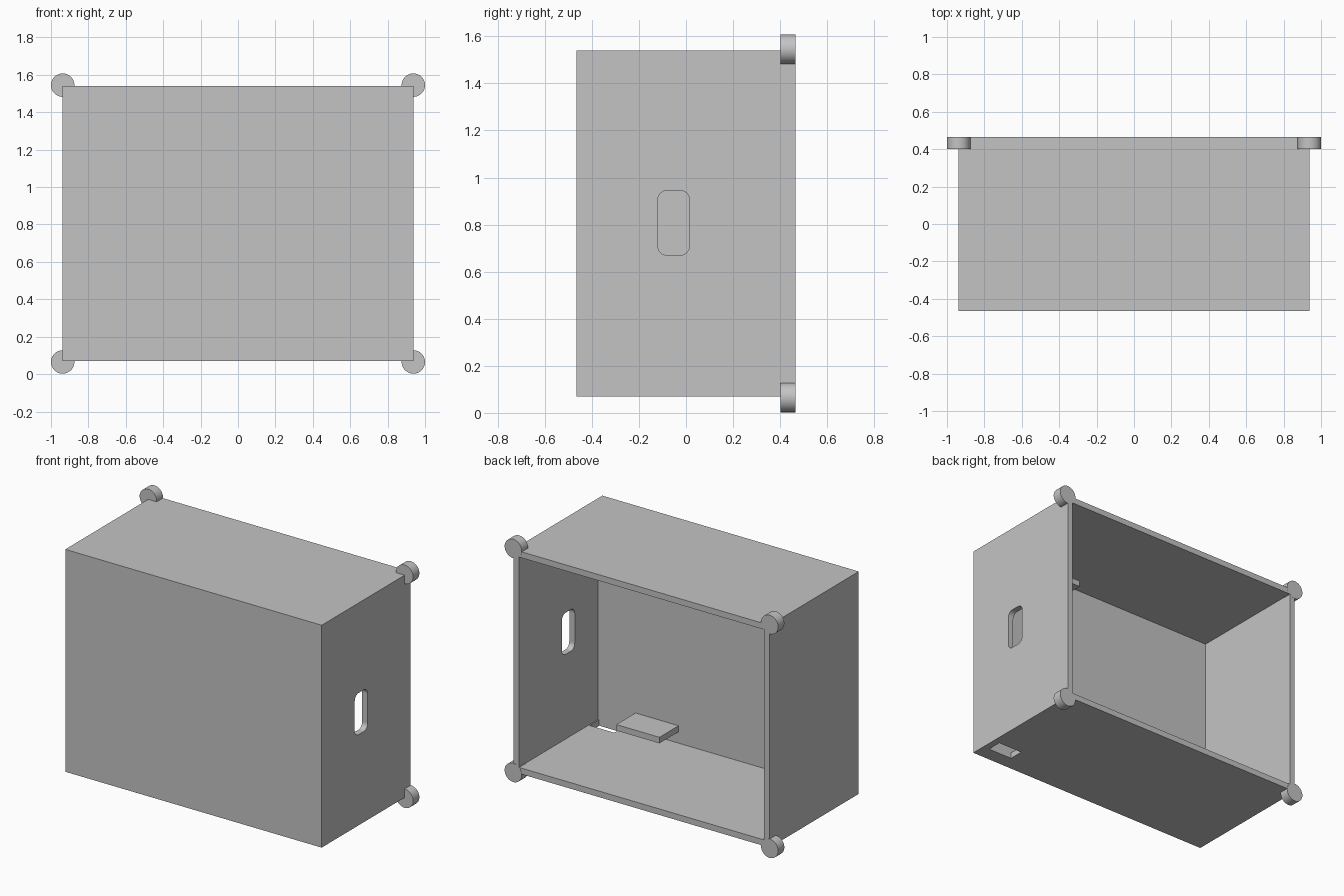
import bpy
import bmesh
from math import pi
from mathutils import Matrix, Vector

default = bpy.data.objects.get("Cube")
if default:
    bpy.data.objects.remove(default, do_unlink=True)

grey = bpy.data.materials.new("plain_grey")
grey.use_nodes = True
COLOR = (0.55, 0.55, 0.55, 1)
grey.diffuse_color = COLOR
grey.node_tree.nodes["Principled BSDF"].inputs["Base Color"].default_value = COLOR

# Overall sizes
W, D = 0.9375, 0.465           # half width, half depth
BOTTOM, TOP = 0.07, 1.54
MID = (BOTTOM + TOP) / 2
WALL = 0.04
PANEL_Y = -0.365               # inner face of the thick front panel
FOOT_R, FOOT_LEN = 0.0625, 0.065


def finish(name, bm):
    mesh = bpy.data.meshes.new(name)
    bm.to_mesh(mesh)
    bm.free()
    mesh.materials.append(grey)
    obj = bpy.data.objects.new(name, mesh)
    bpy.context.collection.objects.link(obj)
    return obj


def box(name, low, high, round_x=0):
    """Box between two corners; round_x rounds the edges running along x."""
    low, high = Vector(low), Vector(high)
    bm = bmesh.new()
    place = Matrix.Translation((low + high) / 2) @ Matrix.Diagonal((*(high - low), 1))
    bmesh.ops.create_cube(bm, size=1, matrix=place)
    if round_x:
        edges = [e for e in bm.edges
                 if abs(e.verts[0].co.x - e.verts[1].co.x) > 0.01]
        bmesh.ops.bevel(bm, geom=edges, offset=round_x, segments=6,
                        profile=0.5, affect='EDGES')
    return finish(name, bm)


def cut(target, cutter):
    cutter.hide_render = True
    mod = target.modifiers.new("cut", 'BOOLEAN')
    mod.operation = 'DIFFERENCE'
    mod.solver = 'EXACT'
    mod.object = cutter
    bpy.context.view_layer.objects.active = target
    bpy.ops.object.modifier_apply(modifier=mod.name)
    bpy.data.objects.remove(cutter, do_unlink=True)


# Open-backed case with a hand slot in its left wall and a slot in its floor
case = box("case", (-W, -D, BOTTOM), (W, D, TOP))
cut(case, box("cavity", (-W + WALL, PANEL_Y, BOTTOM + WALL),
              (W - WALL, D + 0.1, TOP - WALL)))
cut(case, box("hand_slot", (W - 0.1, -0.12, 0.67), (W + 0.1, 0.015, 0.945), 0.04))
cut(case, box("floor_slot", (0.71, PANEL_Y, BOTTOM - 0.1),
              (0.89, -0.265, BOTTOM + 0.1)))

# Two small shelves on the inside of the front panel, mirrored in height
for name, side in (("lower_shelf", -1), ("upper_shelf", 1)):
    z = MID + side * 0.6
    box(name, (0.31, PANEL_Y - 0.01, z - 0.02), (0.625, -0.165, z + 0.02))

# Round feet on the four back corners
for x_name, x in (("left", 1), ("right", -1)):
    for z_name, z in (("lower", -1), ("upper", 1)):
        bm = bmesh.new()
        centre = (x * W, D - FOOT_LEN / 2 + 0.001, MID + z * 0.74)
        place = Matrix.Translation(centre) @ Matrix.Rotation(pi / 2, 4, 'X')
        bmesh.ops.create_cone(bm, cap_ends=True, segments=48, radius1=FOOT_R,
                              radius2=FOOT_R, depth=FOOT_LEN, matrix=place)
        foot = finish(f"{z_name}_{x_name}_foot", bm)
        bpy.ops.object.select_all(action='DESELECT')
        foot.select_set(True)
        bpy.context.view_layer.objects.active = foot
        bpy.ops.object.shade_smooth_by_angle(angle=pi / 6)
